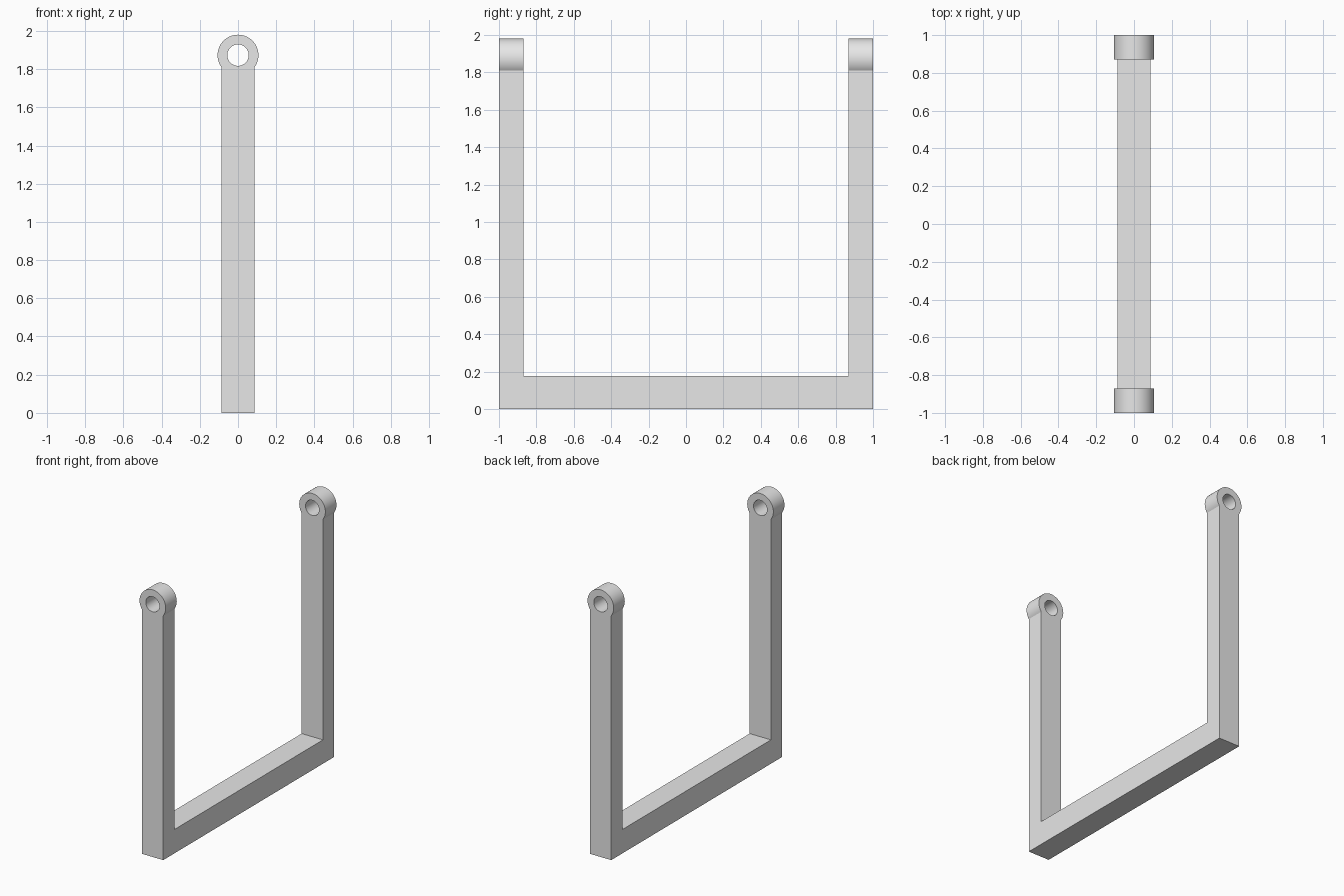
import bpy, bmesh
from math import sin, cos, pi, asin, sqrt

cube = bpy.data.objects.get("Cube")
if cube:
    bpy.data.objects.remove(cube, do_unlink=True)

HALF_W = 0.087             # half width of the bar
OUT_Y, IN_Y = 1.0, 0.87    # outer and inner faces of the arms
BASE_H = 0.177             # thickness of the base bar
EYE_Z, EYE_R, HOLE_R = 1.873, 0.107, 0.056
ARC, CHORD = 56, 12        # segments on the round part and on the neck
N = ARC + CHORD

# Angles around the eye: the round part first, then the neck below it
drop = sqrt(EYE_R ** 2 - HALF_W ** 2)
alpha = asin(drop / EYE_R)
angles = [-alpha + (pi + 2 * alpha) * i / ARC for i in range(ARC)]
angles += [pi + alpha + (pi - 2 * alpha) * i / CHORD for i in range(CHORD)]

bm = bmesh.new()


def eye_loops(y):
    """Keyhole-shaped outer loop and round hole loop at depth y."""
    outer, hole = [], []
    for i, a in enumerate(angles):
        r = EYE_R if i <= ARC else -drop / sin(a)
        outer.append(bm.verts.new((r * cos(a), y, EYE_Z + r * sin(a))))
        hole.append(bm.verts.new((HOLE_R * cos(a), y, EYE_Z + HOLE_R * sin(a))))
    return outer, hole


def arm(side):
    """One arm with its eye; returns the corners for the side profile."""
    corners = []
    faces = []
    for y, foot in ((OUT_Y, 0.0), (IN_Y, BASE_H)):
        outer, hole = eye_loops(side * y)
        faces.append((outer, hole))
        for i in range(N):
            j = (i + 1) % N
            bm.faces.new((outer[i], outer[j], hole[j], hole[i]))
        # Flat face of the arm, from the neck down
        right = bm.verts.new((HALF_W, side * y, foot))
        left = bm.verts.new((-HALF_W, side * y, foot))
        bm.faces.new([left] + outer[ARC:] + [outer[0], right])
        corners.append(((right, outer[0]), (left, outer[ARC])))
    # Rim and bore of the eye
    (o1, h1), (o2, h2) = faces
    for i in range(N):
        j = (i + 1) % N
        bm.faces.new((h1[i], h1[j], h2[j], h2[i]))
        if i < ARC:
            bm.faces.new((o1[i], o1[j], o2[j], o2[i]))
    return corners


front, back = arm(-1), arm(1)

# U-shaped side faces
for k in (0, 1):
    f_foot, f_top = front[0][k]
    fi_foot, fi_top = front[1][k]
    b_foot, b_top = back[0][k]
    bi_foot, bi_top = back[1][k]
    bm.faces.new((f_foot, f_top, fi_top, fi_foot, bi_foot, bi_top, b_top, b_foot))

# Underside and top of the base bar
for level in (0, 1):
    (fr, _), (fl, _) = front[level]
    (br, _), (bl, _) = back[level]
    bm.faces.new((fr, fl, bl, br))

bmesh.ops.recalc_face_normals(bm, faces=bm.faces)
mesh = bpy.data.meshes.new("bracket_frame")
bm.to_mesh(mesh)
bm.free()

# Plain grey finish
grey = bpy.data.materials.new("light_grey")
grey.use_nodes = True
colour = (0.8, 0.8, 0.8, 1.0)
grey.diffuse_color = colour
for node in grey.node_tree.nodes:
    if node.type == 'BSDF_PRINCIPLED':
        node.inputs["Base Color"].default_value = colour
mesh.materials.append(grey)

frame = bpy.data.objects.new("bracket_frame", mesh)
bpy.context.collection.objects.link(frame)
bpy.ops.object.select_all(action='DESELECT')
frame.select_set(True)
bpy.context.view_layer.objects.active = frame
bpy.ops.object.shade_smooth_by_angle(angle=pi / 6)
